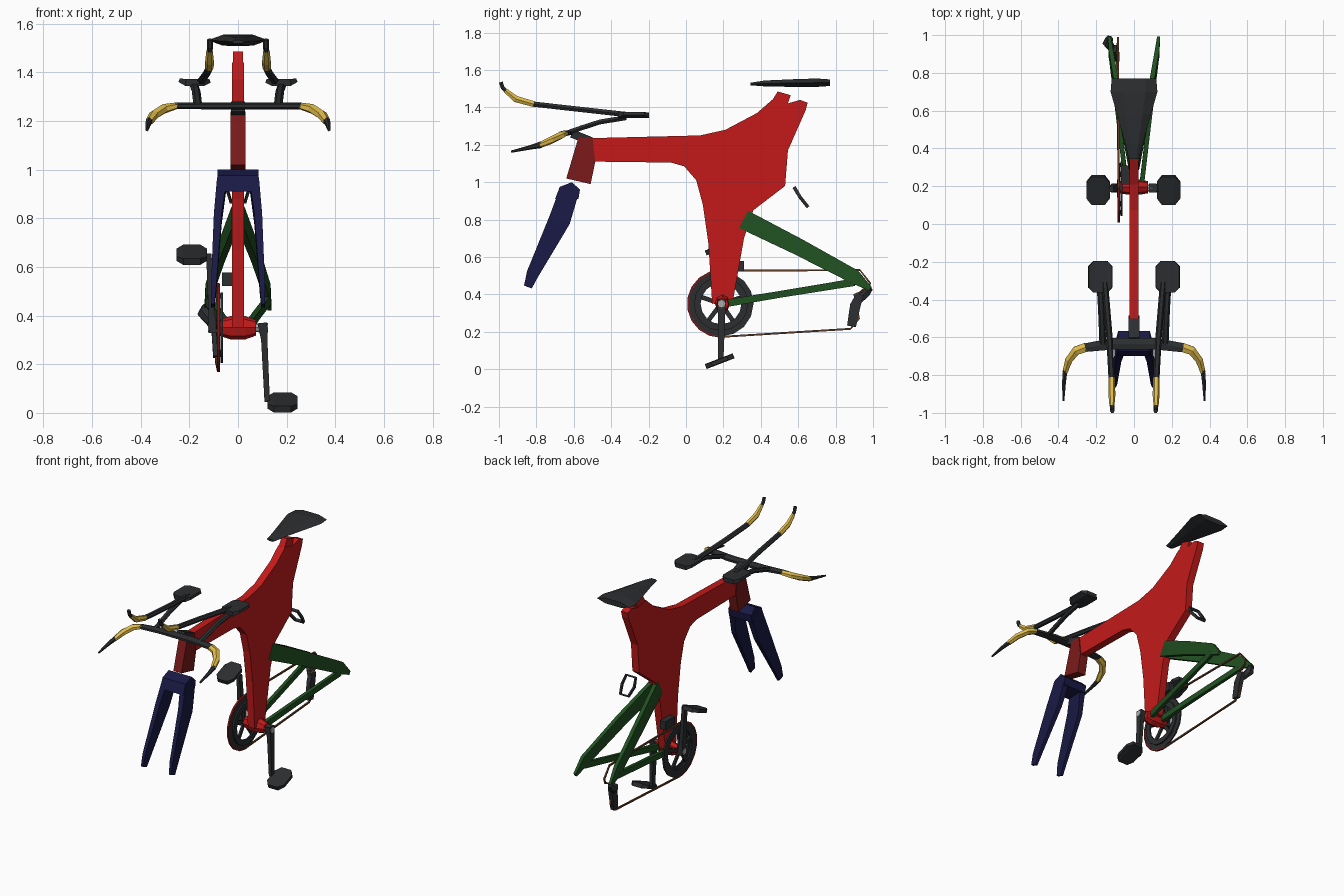
import bpy, bmesh, math
from mathutils import Vector as V


def material(name, r, g, b):
    m = bpy.data.materials.new(name)
    m.diffuse_color = (r, g, b, 1)
    return m


RED = material("red", 0.55, 0.01, 0.01)
DARK_RED = material("dark_red", 0.2, 0.01, 0.01)
GREEN = material("green", 0.015, 0.08, 0.015)
NAVY = material("navy", 0.01, 0.01, 0.06)
BLACK = material("black", 0.025, 0.027, 0.03)
YELLOW = material("yellow", 0.75, 0.5, 0.07)
SILVER = material("silver", 0.4, 0.4, 0.4)
BROWN = material("brown", 0.12, 0.05, 0.02)


def finish(name, bm, mat, mirror=False):
    bmesh.ops.recalc_face_normals(bm, faces=bm.faces)
    me = bpy.data.meshes.new(name)
    bm.to_mesh(me)
    bm.free()
    me.materials.append(mat)
    ob = bpy.data.objects.new(name, me)
    bpy.context.collection.objects.link(ob)
    if mirror:
        ob.modifiers.new("mirror", 'MIRROR')
    return ob


def prism(name, outline, half, mat):
    """Side outline (y, z) given thickness along x."""
    bm = bmesh.new()
    rings = [[bm.verts.new((x, y, z)) for y, z in outline] for x in (-half, half)]
    n = len(outline)
    for r in rings:
        bm.faces.new(r)
    for i in range(n):
        j = (i + 1) % n
        bm.faces.new((rings[0][i], rings[0][j], rings[1][j], rings[1][i]))
    return finish(name, bm, mat)


def sweep(name, path, sizes, mat, ref=(1, 0, 0), n=4, closed=False, mirror=False):
    """Section of n sides along a path; sizes = half extents (along ref, across)."""
    path = [V(p) for p in path]
    if not isinstance(sizes, list):
        sizes = [sizes] * len(path)
    off, k = (math.pi / 4, math.sqrt(2)) if n == 4 else (0, 1)
    bm, rings, m = bmesh.new(), [], len(path)
    for i, p in enumerate(path):
        if closed:
            t = path[(i + 1) % m] - path[i - 1]
        else:
            t = path[min(i + 1, m - 1)] - path[max(i - 1, 0)]
        t.normalize()
        u = V(ref) - t * t.dot(V(ref))
        u.normalize()
        v = t.cross(u)
        a, b = sizes[i]
        ring = []
        for s in range(n):
            ang = off + 2 * math.pi * s / n
            ring.append(bm.verts.new(p + u * a * k * math.cos(ang) + v * b * k * math.sin(ang)))
        rings.append(ring)
    for i in range(m if closed else m - 1):
        r, q = rings[i], rings[(i + 1) % m]
        for s in range(n):
            bm.faces.new((r[s], r[(s + 1) % n], q[(s + 1) % n], q[s]))
    if not closed:
        bm.faces.new(rings[0])
        bm.faces.new(rings[-1])
    return finish(name, bm, mat, mirror)


Z = (0, 0, 1)
Y = (0, 1, 0)

# Main frame and seat post stub
prism("frame", [(-0.53, 1.235), (0.075, 1.25), (0.21, 1.28), (0.38, 1.37), (0.46, 1.44),
                (0.54, 1.42), (0.61, 1.44), (0.65, 1.425), (0.64, 1.385), (0.545, 1.17),
                (0.53, 0.98), (0.36, 0.85), (0.31, 0.70), (0.25, 0.36), (0.14, 0.35),
                (0.12, 0.67), (0.09, 0.88), (0.055, 1.01), (-0.01, 1.085), (-0.08, 1.105),
                (-0.485, 1.11), (-0.52, 1.12)], 0.025, RED)
prism("seat_post", [(0.45, 1.42), (0.49, 1.485), (0.56, 1.465), (0.53, 1.38)], 0.021, RED)
prism("head_tube", [(-0.575, 1.24), (-0.50, 1.24), (-0.485, 1.11), (-0.51, 0.99),
                    (-0.64, 1.02)], 0.03, DARK_RED)
prism("stem", [(-0.62, 1.24), (-0.60, 1.28), (-0.50, 1.24), (-0.51, 1.22), (-0.57, 1.22)],
      0.028, BLACK)

# Fork crown and blades
prism("fork_crown", [(-0.675, 0.975), (-0.61, 1.0), (-0.567, 0.96), (-0.575, 0.91),
                     (-0.70, 0.91)], 0.085, NAVY)
sweep("fork_blade", [(0.066, -0.625, 0.95), (0.083, -0.675, 0.80), (0.1, -0.82, 0.51),
                     (0.104, -0.845, 0.44)],
      [(0.02, 0.052), (0.016, 0.058), (0.011, 0.033), (0.008, 0.022)], NAVY, mirror=True)

# Rear stays and dropouts
sweep("seat_stay", [(0.014, 0.31, 0.80), (0.07, 0.60, 0.655), (0.122, 0.90, 0.495),
                    (0.13, 0.985, 0.43)],
      [(0.013, 0.052), (0.013, 0.045), (0.012, 0.038), (0.008, 0.012)], GREEN, mirror=True)
sweep("chain_stay", [(0.04, 0.20, 0.35), (0.075, 0.5, 0.40), (0.125, 0.90, 0.465)],
      [(0.012, 0.02), (0.012, 0.018), (0.01, 0.02)], GREEN, mirror=True)

# Bottom bracket and axle
sweep("bottom_bracket", [(-0.08, 0.195, 0.35), (-0.03, 0.195, 0.35), (0.03, 0.195, 0.35),
                         (0.075, 0.195, 0.35)],
      [(0.032, 0.032), (0.048, 0.04), (0.048, 0.04), (0.032, 0.032)], RED, ref=Z, n=8)
sweep("crank_axle", [(-0.12, 0.19, 0.35), (0.12, 0.19, 0.35)], (0.018, 0.018), SILVER, ref=Z, n=8)

# Chainrings with spokes
CY, CZ = 0.187, 0.35


def circle(x, r, n=16):
    return [(x, CY + r * math.cos(2 * math.pi * i / n), CZ + r * math.sin(2 * math.pi * i / n))
            for i in range(n)]


sweep("outer_chainring", circle(-0.081, 0.15), (0.005, 0.024), BLACK, closed=True)
sweep("inner_chainring", circle(-0.067, 0.127), (0.005, 0.018), BLACK, closed=True)
for i in range(5):
    a = 2 * math.pi * i / 5 + 0.3
    sweep("chainring_spoke", [(-0.085, CY, CZ), (-0.078, CY + 0.14 * math.cos(a),
                              CZ + 0.14 * math.sin(a))], (0.006, 0.012), BLACK)

# Chain wrapped round the ring and back to the derailleur
front = [(-0.081, CY + 0.177 * math.cos(a), CZ + 0.177 * math.sin(a))
         for a in [math.pi / 2 + math.pi * i / 9 for i in range(10)]]
rear = [(-0.09, 0.88, 0.216), (-0.09, 0.925, 0.27), (-0.09, 0.90, 0.40), (-0.085, 0.975, 0.43),
        (-0.085, 0.985, 0.46), (-0.085, 0.93, 0.53)]
sweep("front_chain", front, (0.006, 0.005), DARK_RED)
sweep("rear_chain", [front[-1]] + rear + [front[0]], (0.005, 0.005), BROWN)

# Rear and front derailleurs
sweep("rear_derailleur_body", [(-0.13, 0.985, 0.435), (-0.14, 0.96, 0.41), (-0.11, 0.92, 0.37)],
      [(0.02, 0.018), (0.028, 0.03), (0.018, 0.026)], BLACK, n=6)
sweep("rear_derailleur_cage", [(-0.1, 0.93, 0.40), (-0.095, 0.905, 0.34), (-0.09, 0.885, 0.23)],
      [(0.014, 0.02), (0.014, 0.028), (0.012, 0.024)], BLACK)
sweep("front_derailleur", [(-0.045, 0.21, 0.55), (-0.045, 0.31, 0.55)], (0.02, 0.028), BLACK)

# Cranks and pedals, opposite on the two sides
tilt = math.radians(21)
for s, side in ((1, "right"), (-1, "left")):
    end_z = CZ - s * 0.305
    sweep(side + "_crank", [(s * 0.10, 0.19, CZ + s * 0.02), (s * 0.108, 0.19, CZ - s * 0.05),
                            (s * 0.12, 0.185, end_z)],
          [(0.02, 0.024), (0.013, 0.02), (0.011, 0.015)], BLACK)
    sweep(side + "_crank_cap", [(s * 0.085, 0.19, CZ), (s * 0.123, 0.19, CZ)],
          (0.02, 0.02), SILVER, ref=Z, n=8)
    pc = 0.183 if s > 0 else 0.19
    pz = 0.043 if s > 0 else 0.65
    sweep(side + "_pedal", [(s * pc + d, 0.18, pz) for d in (-0.062, -0.035, 0.035, 0.062)],
          [(0.045, 0.01), (0.08, 0.014), (0.08, 0.014), (0.045, 0.01)], BLACK,
          ref=(0, math.cos(tilt), math.sin(tilt)))

# Rear brake loop
sweep("rear_brake", [(-0.035, 0.58, 0.97), (0.035, 0.58, 0.97), (0.045, 0.61, 0.92),
                     (0.03, 0.65, 0.87), (-0.03, 0.65, 0.87), (-0.045, 0.61, 0.92)],
      (0.009, 0.006), BLACK, ref=(0, 0.8, 0.6), closed=True)

# Seat
sweep("seat", [(0, 0.345, 1.525), (0, 0.42, 1.528), (0, 0.58, 1.53), (0, 0.70, 1.532),
               (0, 0.77, 1.532)],
      [(0.028, 0.008), (0.045, 0.018), (0.09, 0.024), (0.124, 0.026), (0.118, 0.02)],
      BLACK, n=6)

# Base bar with yellow grips and brake levers
sweep("base_bar", [(-0.26, -0.655, 1.262), (-0.12, -0.635, 1.262), (0.12, -0.635, 1.262),
                   (0.26, -0.655, 1.262)],
      [(0.013, 0.026), (0.014, 0.035), (0.014, 0.035), (0.014, 0.028)], BLACK, ref=Z, n=6)
sweep("bar_grip", [(0.255, -0.653, 1.262), (0.305, -0.67, 1.25), (0.345, -0.72, 1.225),
                   (0.365, -0.785, 1.197)],
      [(0.014, 0.028), (0.02, 0.027), (0.02, 0.022), (0.016, 0.016)], YELLOW,
      ref=Z, n=6, mirror=True)
sweep("brake_lever", [(0.364, -0.775, 1.2), (0.37, -0.83, 1.187), (0.374, -0.935, 1.163)],
      [(0.018, 0.014), (0.012, 0.012), (0.006, 0.006)], BLACK, ref=Z, n=6, mirror=True)

# Aero extensions, brackets and arm pads
sweep("extension_tip", [(0.117, -0.955, 1.48), (0.115, -0.98, 1.505), (0.115, -0.99, 1.535)],
      (0.012, 0.012), BLACK, n=6, mirror=True)
sweep("extension_grip", [(0.117, -0.965, 1.49), (0.117, -0.91, 1.445), (0.118, -0.815, 1.418)],
      [(0.013, 0.014), (0.018, 0.02), (0.018, 0.018)], YELLOW, n=6, mirror=True)
sweep("extension", [(0.118, -0.82, 1.418), (0.13, -0.60, 1.393), (0.155, -0.30, 1.36)],
      (0.017, 0.016), BLACK, n=6, mirror=True)
sweep("pad_bracket", [(0.165, -0.64, 1.262), (0.168, -0.56, 1.29), (0.172, -0.46, 1.322),
                      (0.18, -0.32, 1.345)],
      (0.018, 0.015), BLACK, n=6, mirror=True)
sweep("arm_pad", [(0.115, -0.28, 1.365), (0.14, -0.28, 1.358), (0.215, -0.28, 1.358),
                  (0.242, -0.28, 1.368)],
      [(0.055, 0.008), (0.083, 0.014), (0.083, 0.014), (0.055, 0.008)], BLACK,
      ref=Y, mirror=True)
